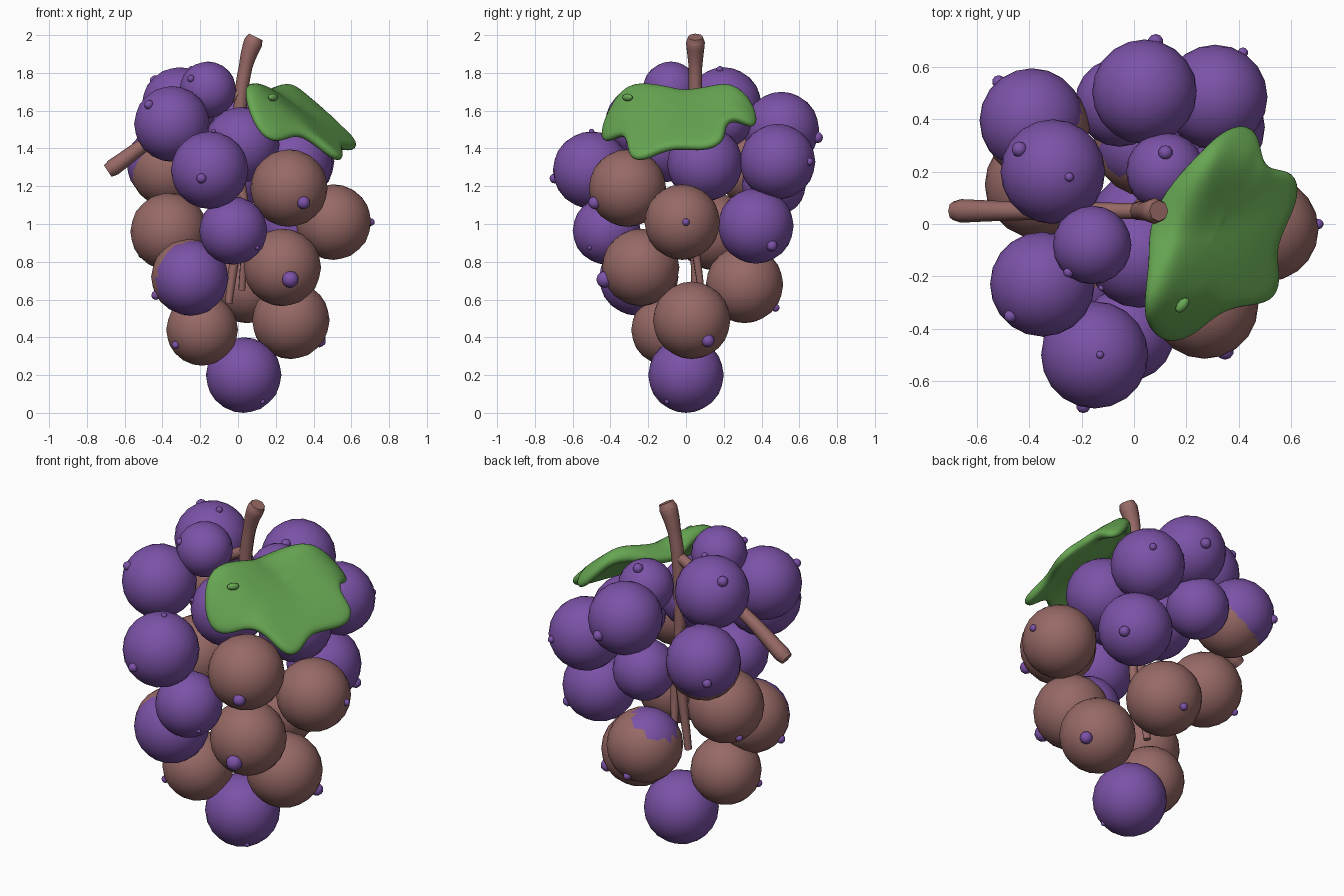
import bpy
import bmesh
import math
from mathutils import Vector, Matrix

default_cube = bpy.data.objects.get("Cube")
if default_cube:
    bpy.data.objects.remove(default_cube, do_unlink=True)


def make_material(name, rgb):
    material = bpy.data.materials.new(name)
    material.use_nodes = True
    colour = (*rgb, 1)
    material.diffuse_color = colour
    material.node_tree.nodes["Principled BSDF"].inputs["Base Color"].default_value = colour
    return material


purple = make_material("grape purple", (.2, .085, .39))
brown = make_material("stem brown", (.31, .142, .132))
green = make_material("leaf green", (.135, .38, .085))


def add_object(name, bm, material):
    """Turn a bmesh into a smooth-shaded object of one colour."""
    bmesh.ops.recalc_face_normals(bm, faces=bm.faces)
    for face in bm.faces:
        face.smooth = True
    mesh = bpy.data.meshes.new(name)
    bm.to_mesh(mesh)
    bm.free()
    mesh.materials.append(material)
    part = bpy.data.objects.new(name, mesh)
    bpy.context.collection.objects.link(part)
    return part


def ball(name, centre, radius, material, detail=3):
    bm = bmesh.new()
    bmesh.ops.create_icosphere(bm, subdivisions=detail, radius=radius,
                               matrix=Matrix.Translation(centre))
    return add_object(name, bm, material)


def grape(name, centre, radius, material, *bumps):
    """A round grape; each bump is a direction and a size."""
    ball(name, centre, radius, material)
    for direction, size in bumps:
        spot = Vector(centre) + Vector(direction).normalized() * radius
        ball(name + "_bump", spot, size, purple, detail=2)


# Lower tiers of the bunch
grape("bottom_grape", (.03, 0, .2), .2, purple, ((.5, -.5, -.7), .013))
grape("low_left_grape", (.28, .03, .49), .205, brown, ((.7, .4, -.5), .035))
grape("low_right_grape", (-.19, -.1, .44), .19, brown, ((-.7, -.5, -.4), .022))
grape("low_front_grape", (.235, -.24, .77), .205, brown, ((.2, -.9, -.3), .045))
grape("low_back_grape", (.05, .31, .68), .205, brown, ((0, .8, -.6), .022))
grape("low_back_grape_cap", (.04, .31, .7), .188, purple)
grape("ripening_front_grape", (-.26, -.24, .72), .2, brown, ((-.9, -.1, -.5), .025))
grape("ripening_front_grape_skin", (-.25, -.26, .715), .2, purple)

# Middle tier
grape("middle_right_grape", (-.365, .15, .96), .205, brown, ((-.7, .4, -.6), .02))
grape("middle_left_grape", (.505, -.02, 1.01), .2, brown, ((1, .1, 0), .02))
grape("middle_front_grape", (-.025, -.42, .965), .18, purple, ((.7, -.5, -.5), .012))
grape("middle_back_grape", (.3, .37, .99), .2, purple, ((.7, .4, -.5), .03))
grape("shoulder_front_grape", (.27, -.31, 1.19), .205, brown, ((.4, -.9, -.4), .035))
grape("small_back_grape", (-.055, .465, 1.21), .17, purple)

# Upper tier
grape("upper_front_grape", (-.15, -.5, 1.285), .205, purple,
      ((-.2, -.9, -.2), .027), ((.1, 0, 1), .015))
grape("upper_left_grape", (.3, .1, 1.32), .2, purple)
grape("upper_back_left_grape", (.31, .485, 1.33), .2, purple, ((.5, .8, 0), .02))
grape("upper_back_right_grape", (-.39, .395, 1.32), .2, purple, ((-.6, .7, -.2), .025))
grape("upper_back_right_underside", (-.37, .365, 1.29), .2, brown)
grape("core_grape", (.02, -.12, 1.42), .2, purple, ((-.7, -.6, .3), .012))
grape("crown_back_grape", (.04, .505, 1.5), .2, purple, ((.2, .9, -.2), .03))
grape("crown_front_grape", (-.35, -.23, 1.53), .2, purple, ((-.6, -.6, .5), .025))
grape("crown_right_grape", (-.31, .2, 1.63), .2, purple,
      ((-.6, .4, .6), .03), ((.3, -.1, .9), .018))
grape("crown_small_grape", (.12, .2, 1.55), .15, purple, ((0, .5, .9), .028))
grape("top_small_grape", (-.16, -.08, 1.71), .15, purple, ((-.6, -.7, .4), .02))


def stalk(name, points):
    """A tapering round twig through points of x, y, z and radius."""
    curve = bpy.data.curves.new(name, "CURVE")
    curve.dimensions = "3D"
    curve.bevel_depth = 1
    curve.bevel_resolution = 2
    curve.use_fill_caps = True
    curve.resolution_u = 5
    spline = curve.splines.new("BEZIER")
    spline.bezier_points.add(len(points) - 1)
    for knot, (x, y, z, radius) in zip(spline.bezier_points, points):
        knot.co = (x, y, z)
        knot.radius = radius
        knot.handle_left_type = knot.handle_right_type = "AUTO"
    part = bpy.data.objects.new(name, curve)
    bpy.context.collection.objects.link(part)
    curve.materials.append(brown)
    return part


# Stem, side branch and hanging twig
stalk("main_stem", [(.095, .05, 1.99, .04), (.08, .05, 1.96, .05), (.04, .05, 1.83, .036),
                    (.01, .05, 1.6, .035), (0, .05, 1, .03), (-.05, .05, .58, .02)])
stalk("side_branch", [(-.69, .05, 1.28, .036), (-.66, .05, 1.3, .045),
                      (-.45, .05, 1.45, .036), (.02, .05, 1.7, .03)])
stalk("hanging_twig", [(0, .05, 1.3, .03), (.04, .04, 1, .025), (.02, .08, .65, .018)])


def leaf_height(x, y):
    """Slopes outward, with a valley along the midrib and drooping side lobes."""
    along = x - (.18 + .4 * y)
    slope = -.85 * max(along, 0) + .6 * min(along, 0)
    valley = .05 * math.exp(-(y / .12) ** 2) * max(0, 1 - max(along, 0) * 3)
    droop = 1.2 * max(0, abs(y + .03) - .3)
    return 1.775 + slope - valley - droop


# Leaf: lobed outline filled by rings that shrink to the middle
outline = [(.1, .13), (.25, .29), (.34, .37), (.43, .4), (.49, .36), (.5, .25), (.54, .2),
           (.63, .2), (.65, .11), (.6, 0), (.55, -.11), (.58, -.23), (.54, -.31),
           (.44, -.32), (.33, -.35), (.23, -.45), (.13, -.48), (.06, -.42),
           (.03, -.32), (.05, -.13), (.04, -.02)]
middle = Vector((.32, -.03))
bm = bmesh.new()
rings = []
for scale in (1, .8, .6, .4, .2):
    ring = []
    for corner in outline:
        x, y = middle.lerp(Vector(corner), scale)
        ring.append(bm.verts.new((x, y, leaf_height(x, y))))
    rings.append(ring)
hub = bm.verts.new((*middle, leaf_height(*middle)))
count = len(outline)
for i in range(count):
    j = (i + 1) % count
    for outer, inner in zip(rings, rings[1:]):
        bm.faces.new((outer[i], inner[i], inner[j], outer[j]))
    bm.faces.new((rings[-1][i], hub, rings[-1][j]))
bmesh.ops.recalc_face_normals(bm, faces=bm.faces)
if sum(face.normal.z for face in bm.faces) < 0:
    bmesh.ops.reverse_faces(bm, faces=bm.faces)
lower = bmesh.ops.solidify(bm, geom=bm.faces[:], thickness=.055)
leaf = add_object("leaf", bm, green)
rounding = leaf.modifiers.new("rounding", "SUBSURF")
rounding.levels = rounding.render_levels = 2

# Small raised bead on the leaf
bead = ball("leaf_bead", (0, 0, 0), .02, green, detail=2)
bead.scale = (1, 1.7, 1)
bead.rotation_euler.z = -.7
bead.location = (.185, -.31, leaf_height(.185, -.31) + .005)
